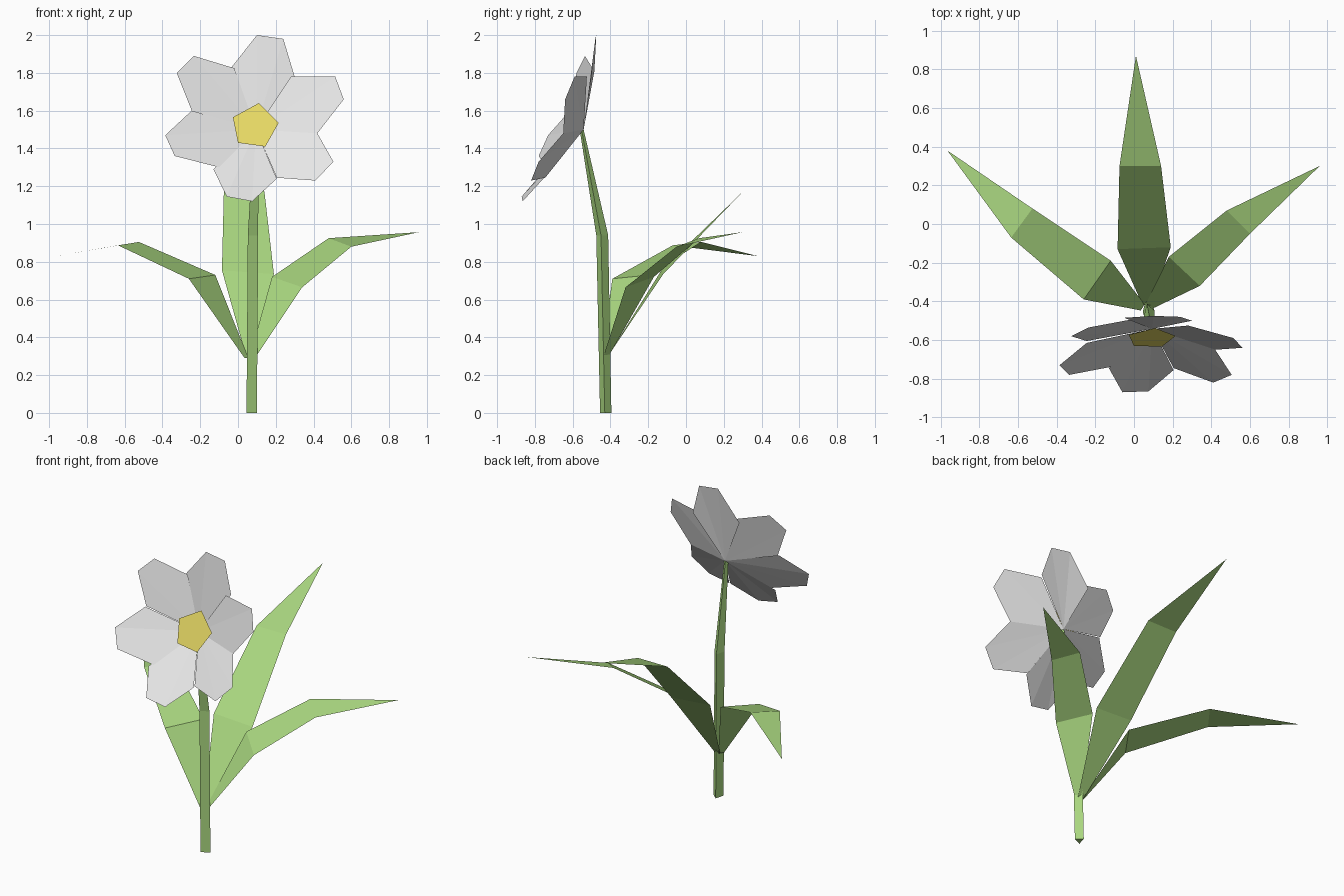
import bpy
from mathutils import Vector


def material(name, rgb):
    m = bpy.data.materials.new(name)
    m.diffuse_color = (*rgb, 1.0)
    return m


GREEN = material("leaf green", (0.40, 0.68, 0.215))
WHITE = material("petal white", (0.80, 0.80, 0.80))
YELLOW = material("centre yellow", (0.80, 0.70, 0.13))


def build(name, verts, faces, mat, facing=None):
    """Mesh object; if facing is given, each face is wound toward it."""
    verts = [Vector(v) for v in verts]
    fixed = []
    for f in faces:
        f = list(f)
        a, b, c = (verts[i] for i in f[:3])
        if facing and (b - a).cross(c - a).dot(Vector(facing)) < 0:
            f.reverse()
        fixed.append(f)
    mesh = bpy.data.meshes.new(name)
    mesh.from_pydata(verts, [], fixed)
    mesh.materials.append(mat)
    ob = bpy.data.objects.new(name, mesh)
    bpy.context.collection.objects.link(ob)
    return ob


# Stem: three-sided tube that bends forward and tapers to the flower
rings = [
    [(0.045, -0.455, 0), (0.10, -0.43, 0), (0.06, -0.395, 0)],
    [(0.052, -0.475, 0.94), (0.107, -0.45, 0.94), (0.067, -0.412, 0.94)],
    [(0.085, -0.563, 1.5), (0.108, -0.553, 1.5), (0.092, -0.542, 1.5)],
]
faces = [(2, 1, 0), (6, 7, 8)]
for r in (0, 3):
    for i in range(3):
        j = (i + 1) % 3
        faces.append((r + i, r + j, r + 3 + j, r + 3 + i))
build("stem", [p for ring in rings for p in ring], faces, GREEN)


# Leaves: flat strips of three paired sections ending in a point
def leaf(name, pairs, tip):
    verts = [p for pair in pairs for p in pair] + [tip]
    build(name, verts, [(0, 1, 3, 2), (2, 3, 5, 4), (4, 5, 6)], GREEN, (0, 0, 1))


leaf("back_leaf",
     [((0.045, -0.42, 0.29), (0.085, -0.42, 0.29)),
      ((-0.085, -0.13, 0.755), (0.19, -0.12, 0.735)),
      ((-0.075, 0.30, 1.17), (0.14, 0.30, 1.17))], (0.01, 0.87, 1.39))
leaf("right_leaf",
     [((0.06, -0.415, 0.29), (0.09, -0.44, 0.29)),
      ((0.18, -0.17, 0.72), (0.34, -0.32, 0.665)),
      ((0.48, 0.07, 0.925), (0.60, -0.05, 0.88))], (0.96, 0.30, 0.957))
leaf("left_leaf",
     [((0.035, -0.447, 0.29), (0.055, -0.415, 0.29)),
      ((-0.26, -0.39, 0.71), (-0.12, -0.19, 0.73)),
      ((-0.635, -0.07, 0.887), (-0.525, 0.08, 0.905))], (-0.965, 0.38, 0.83))

# Petals: blunt five-cornered blades that meet at the flower's heart
heart = (0.095, -0.542, 1.5)
petals = {
    "top_petal": [(-0.05, -0.485, 1.81), (0.10, -0.475, 2.0), (0.24, -0.48, 1.98), (0.30, -0.50, 1.78)],
    "right_petal": [(0.28, -0.525, 1.78), (0.515, -0.59, 1.78), (0.56, -0.64, 1.66), (0.42, -0.65, 1.48)],
    "lower_right_petal": [(0.42, -0.65, 1.48), (0.505, -0.78, 1.33), (0.41, -0.82, 1.23), (0.205, -0.745, 1.245)],
    "bottom_petal": [(0.205, -0.755, 1.24), (0.075, -0.865, 1.12), (-0.06, -0.87, 1.145), (-0.13, -0.745, 1.29)],
    "left_petal": [(-0.10, -0.735, 1.30), (-0.335, -0.78, 1.36), (-0.385, -0.73, 1.47), (-0.245, -0.615, 1.6)],
    "upper_left_petal": [(-0.245, -0.605, 1.6), (-0.325, -0.58, 1.8), (-0.235, -0.535, 1.89), (-0.02, -0.495, 1.825)],
}
for name, rim in petals.items():
    build(name, [heart] + rim, [(0, 1, 2), (0, 2, 3), (0, 3, 4)], WHITE, (0, -1, 0))

# Flower centre: flat five-sided plate just in front of the petals
build("flower_centre",
      [(0.11, -0.538, 1.64), (0.215, -0.579, 1.535), (0.145, -0.633, 1.41),
       (0.0, -0.631, 1.43), (-0.027, -0.573, 1.565)],
      [range(5)], YELLOW, (0, -1, 0))
